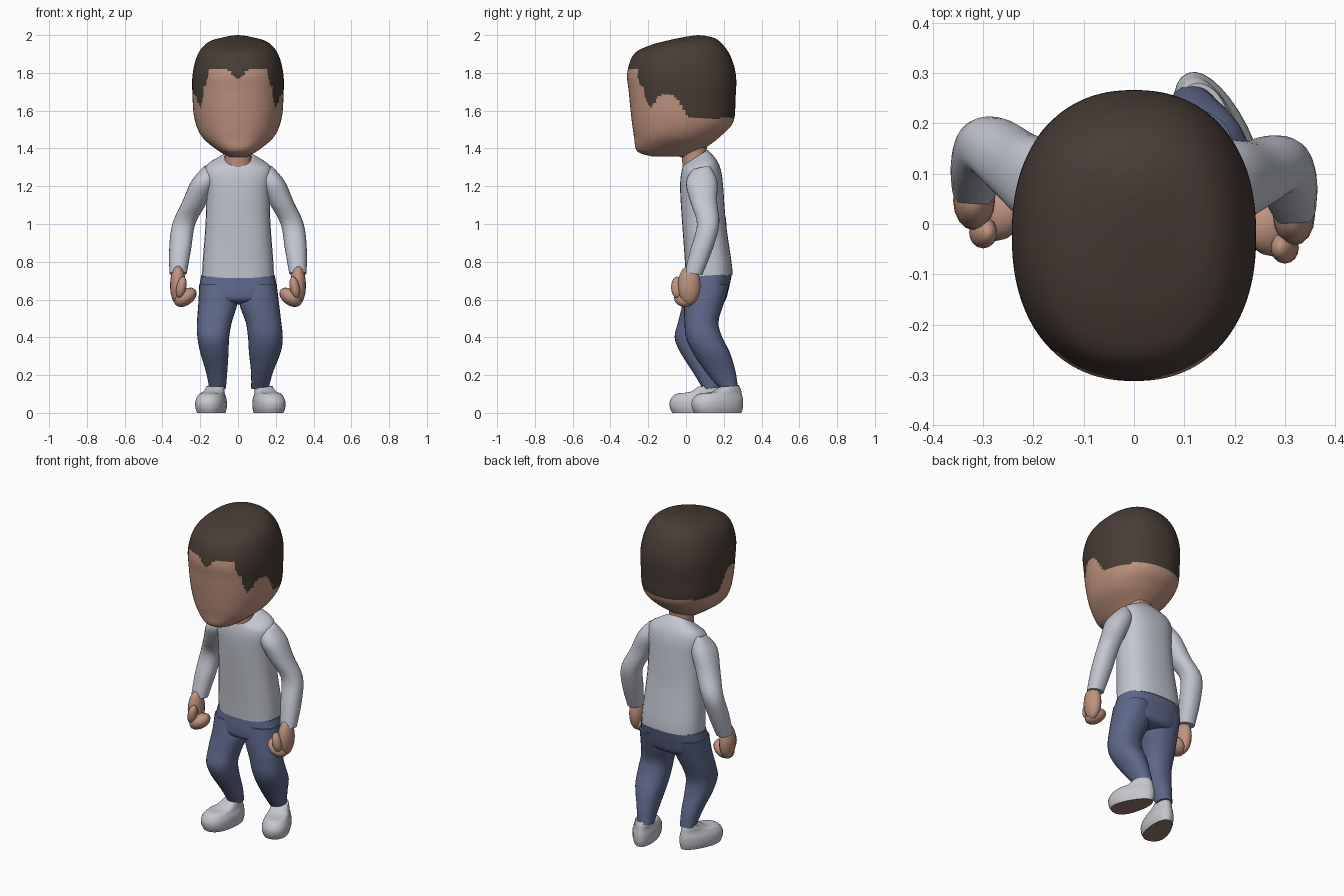
import bpy, bmesh, math
from mathutils import Matrix, Vector


def material(name, rgb):
    m = bpy.data.materials.new(name)
    m.diffuse_color = (*rgb, 1)
    return m


SKIN = material("skin", (0.52, 0.29, 0.21))
HAIR = material("dark brown hair", (0.065, 0.045, 0.036))
SHIRT = material("light grey shirt", (0.55, 0.57, 0.64))
PANTS = material("blue trousers", (0.11, 0.135, 0.25))
SHOE = material("light grey shoe", (0.56, 0.57, 0.61))
SOLE = material("brown sole", (0.30, 0.19, 0.14))


def finish(name, bm, mats, rule=None, angle=50):
    bmesh.ops.recalc_face_normals(bm, faces=bm.faces[:])
    if rule:
        for f in bm.faces:
            f.material_index = rule(f)
    me = bpy.data.meshes.new(name)
    bm.to_mesh(me)
    bm.free()
    for m in mats:
        me.materials.append(m)
    ob = bpy.data.objects.new(name, me)
    bpy.context.collection.objects.link(ob)
    bpy.ops.object.select_all(action='DESELECT')
    ob.select_set(True)
    bpy.context.view_layer.objects.active = ob
    bpy.ops.object.shade_smooth_by_angle(angle=math.radians(angle))
    return ob


def catmull(a, b, c, d, t):
    return [0.5 * (2 * q + (r - p) * t + (2 * p - 5 * q + 4 * r - s) * t * t
                   + (3 * q - p - 3 * r + s) * t ** 3) for p, q, r, s in zip(a, b, c, d)]


def loft(name, rings, mats, segs=28, steps=4, n=2.2, taper=0.0, matrix=None, rule=None):
    """Ring: centre x, half width, front y, front z, back y, back z."""
    path = []
    for i in range(len(rings) - 1):
        a, d = rings[max(i - 1, 0)], rings[min(i + 2, len(rings) - 1)]
        path += [catmull(a, rings[i], rings[i + 1], d, k / steps) for k in range(steps)]
    path.append(rings[-1])
    bm = bmesh.new()
    loops = []
    for cx, rx, yf, zf, yb, zb in path:
        loop = []
        for k in range(segs):
            t = 2 * math.pi * k / segs
            c, s = math.cos(t), math.sin(t)
            u = math.copysign(abs(c) ** (2 / n), c)
            v = math.copysign(abs(s) ** (2 / n), s)
            loop.append(bm.verts.new((cx + rx * u * (1 - taper * v),
                                      (yf + yb) / 2 + v * (yb - yf) / 2,
                                      (zf + zb) / 2 + v * (zb - zf) / 2)))
        loops.append(loop)
    for p, q in zip(loops, loops[1:]):
        for k in range(segs):
            j = (k + 1) % segs
            bm.faces.new((p[k], p[j], q[j], q[k]))
    bm.faces.new(loops[0])
    bm.faces.new(loops[-1])
    if matrix:
        bm.transform(matrix)
    return finish(name, bm, mats, rule)


# Hairline height by angle from the face (degrees, height)
HAIRLINE = [(0, 1.765), (4, 1.785), (11, 1.82), (33, 1.82), (36, 1.74), (42, 1.72),
            (44, 1.66), (50, 1.62), (56, 1.64), (61, 1.68), (76, 1.69), (84, 1.66),
            (90, 1.62), (97, 1.56), (181, 1.56)]


def hair_rule(f):
    p = f.calc_center_median()
    a = math.degrees(math.atan2(abs(p.x), -(p.y + 0.02)))
    for (a0, h0), (a1, h1) in zip(HAIRLINE, HAIRLINE[1:]):
        if a0 <= a <= a1:
            return int(p.z > h0 + (h1 - h0) * (a - a0) / (a1 - a0))
    return 1


# Head with hair
loft("head", [
    (0, 0.05, -0.18, 1.358, 0.04, 1.355),
    (0, 0.11, -0.258, 1.385, 0.10, 1.40),
    (0, 0.19, -0.275, 1.46, 0.18, 1.462),
    (0, 0.23, -0.29, 1.57, 0.25, 1.54),
    (0, 0.241, -0.303, 1.70, 0.262, 1.66),
    (0, 0.24, -0.311, 1.80, 0.264, 1.79),
    (0, 0.212, -0.275, 1.90, 0.23, 1.90),
    (0, 0.16, -0.19, 1.946, 0.17, 1.973),
    (0, 0.08, -0.09, 1.973, 0.11, 1.995),
    (0, 0.02, 0.0, 1.992, 0.06, 2.0)],
    [SKIN, HAIR], segs=160, steps=10, n=2.25, rule=hair_rule)

# Neck
loft("neck", [(0, 0.075, -0.015, 1.26, 0.11, 1.34), (0, 0.07, -0.02, 1.33, 0.11, 1.40),
              (0, 0.075, -0.03, 1.40, 0.12, 1.45)], [SKIN])

# Shirt body
loft("shirt", [
    (0, 0.19, -0.002, 0.715, 0.247, 0.73),
    (0, 0.187, -0.006, 0.80, 0.241, 0.80),
    (0, 0.172, -0.02, 1.0, 0.212, 1.0),
    (0, 0.168, -0.03, 1.15, 0.198, 1.18),
    (0, 0.178, -0.03, 1.235, 0.188, 1.27),
    (0, 0.165, -0.022, 1.285, 0.165, 1.335),
    (0, 0.075, -0.015, 1.31, 0.115, 1.393)], [SHIRT], n=2.5)

# Trouser hips
loft("trouser_hips", [
    (0, 0.05, 0.06, 0.575, 0.16, 0.575),
    (0, 0.17, 0.0, 0.595, 0.205, 0.59),
    (0, 0.204, -0.008, 0.645, 0.225, 0.65),
    (0, 0.195, 0.0, 0.72, 0.243, 0.735)], [PANTS], n=2.5)

# Trouser legs: the left one steps forward, the right one stays back
loft("trouser_leg_left", [
    (-0.11, 0.095, 0.0, 0.68, 0.22, 0.68),
    (-0.107, 0.103, -0.018, 0.58, 0.19, 0.58),
    (-0.125, 0.092, -0.042, 0.48, 0.15, 0.48),
    (-0.131, 0.084, -0.06, 0.40, 0.125, 0.40),
    (-0.125, 0.075, -0.03, 0.32, 0.135, 0.32),
    (-0.113, 0.056, 0.04, 0.21, 0.165, 0.22),
    (-0.108, 0.044, 0.09, 0.125, 0.18, 0.135)], [PANTS])
loft("trouser_leg_right", [
    (0.11, 0.095, 0.0, 0.68, 0.23, 0.68),
    (0.112, 0.105, -0.01, 0.58, 0.20, 0.58),
    (0.135, 0.094, -0.008, 0.48, 0.172, 0.48),
    (0.145, 0.092, 0.0, 0.40, 0.192, 0.40),
    (0.142, 0.084, 0.035, 0.32, 0.232, 0.32),
    (0.127, 0.058, 0.11, 0.21, 0.262, 0.22),
    (0.116, 0.046, 0.182, 0.125, 0.275, 0.135)], [PANTS])

# Shoes, toes turned out
for side, x, y, turn in (("left", -0.135, 0.055, -16), ("right", 0.155, 0.17, 20)):
    loft("shoe_" + side, [
        (0, 0.066, -0.130, 0.0, 0.130, 0.0),
        (0, 0.074, -0.143, 0.03, 0.138, 0.03),
        (0, 0.073, -0.142, 0.065, 0.138, 0.07),
        (0, 0.060, -0.110, 0.10, 0.132, 0.10),
        (0, 0.052, -0.035, 0.11, 0.126, 0.125),
        (0, 0.045, 0.015, 0.138, 0.115, 0.147)],
        [SHOE, SOLE], taper=0.22,
        matrix=Matrix.Translation((x, y, 0)) @ Matrix.Rotation(math.radians(turn), 4, 'Z'),
        rule=lambda f: int(f.normal.z < -0.9))


def ball(bm, centre, radii, tilt=0):
    m = (Matrix.Translation(centre) @ Matrix.Rotation(math.radians(tilt), 4, 'Y')
         @ Matrix.Diagonal(Vector((*radii, 1))))
    bmesh.ops.create_uvsphere(bm, u_segments=16, v_segments=10, radius=1, matrix=m)


# Sleeves and fists, mirrored; the left arm sits slightly further back
for side, s, back in (("left", -1, 0.038), ("right", 1, 0.0)):
    loft("sleeve_" + side, [
        (s * 0.150, 0.035, 0.035, 1.29, 0.125, 1.31),
        (s * 0.182, 0.066, 0.0, 1.22, 0.165, 1.23),
        (s * 0.230, 0.066, 0.025 + back / 2, 1.11, 0.165 + back / 2, 1.12),
        (s * 0.287, 0.061, 0.058 + back, 1.0, 0.176 + back, 1.0),
        (s * 0.306, 0.058, 0.025 + back, 0.87, 0.142 + back, 0.87),
        (s * 0.317, 0.046, -0.006 + back, 0.745, 0.086 + back, 0.73)], [SHIRT])
    bm = bmesh.new()
    y = 0.005 + back * 0.8
    ball(bm, (s * 0.318, y + 0.012, 0.675), (0.042, 0.060, 0.105))
    ball(bm, (s * 0.278, y - 0.010, 0.612), (0.066, 0.060, 0.042), s * 35)
    ball(bm, (s * 0.300, y - 0.052, 0.665), (0.026, 0.032, 0.058), s * -12)
    finish("hand_" + side, bm, [SKIN])
